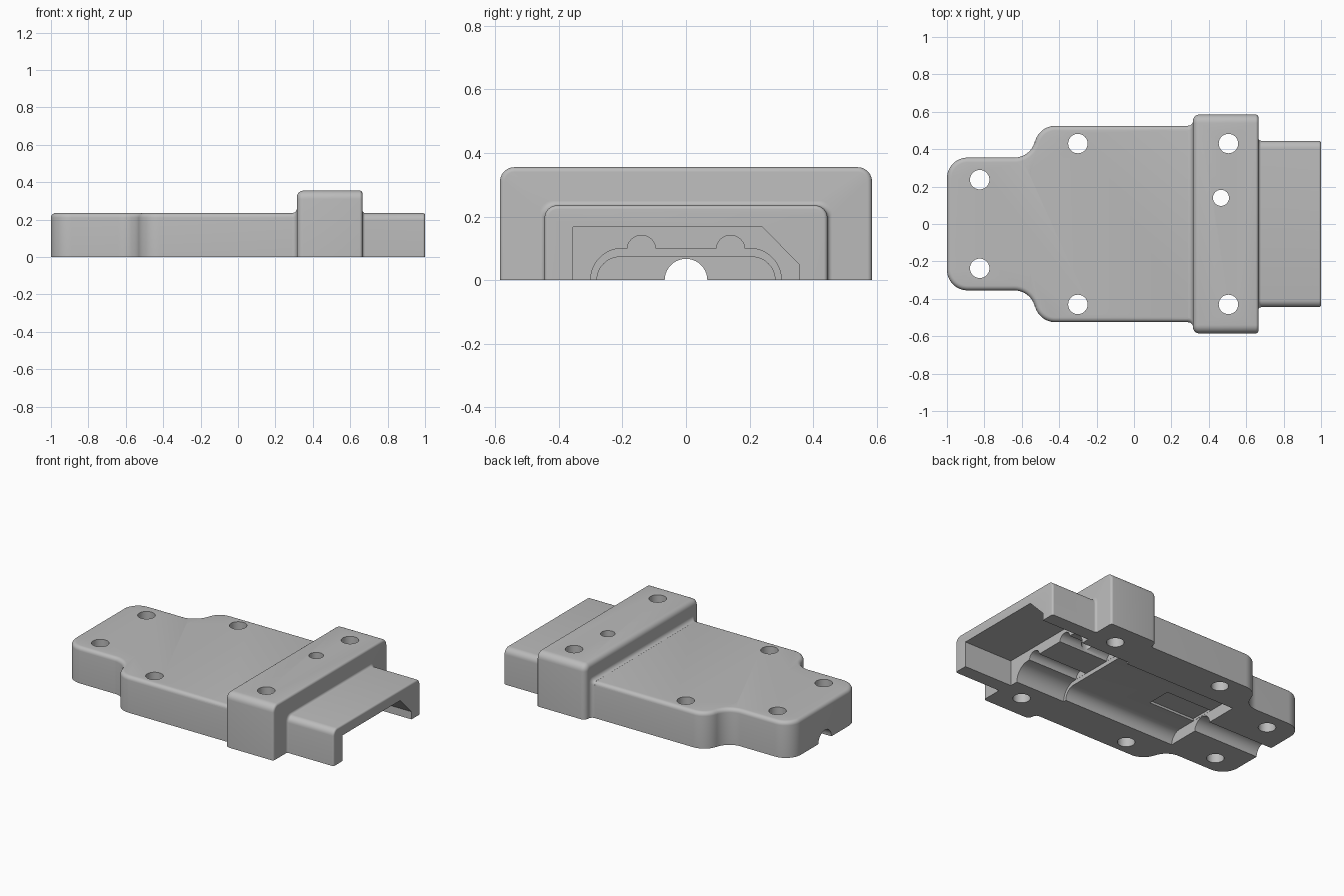
import bpy, bmesh
from math import sin, cos, pi, radians
from mathutils import Vector

if "Cube" in bpy.data.objects:
    bpy.data.objects.remove(bpy.data.objects["Cube"])

grey = bpy.data.materials.new("plain grey")
grey.use_nodes = True
COLOUR = (0.5, 0.5, 0.5, 1)
grey.diffuse_color = COLOUR
grey.node_tree.nodes["Principled BSDF"].inputs["Base Color"].default_value = COLOUR


def finish(name, bm):
    bmesh.ops.recalc_face_normals(bm, faces=bm.faces)
    mesh = bpy.data.meshes.new(name)
    bm.to_mesh(mesh)
    bm.free()
    mesh.materials.append(grey)
    obj = bpy.data.objects.new(name, mesh)
    bpy.context.collection.objects.link(obj)
    return obj


def loft(name, rings):
    """Closed skin through rings of equal point count."""
    bm = bmesh.new()
    rows = [[bm.verts.new(p) for p in ring] for ring in rings]
    n = len(rows[0])
    for a, b in zip(rows, rows[1:]):
        for i in range(n):
            j = (i + 1) % n
            bm.faces.new((a[i], a[j], b[j], b[i]))
    bm.faces.new(rows[0])
    bm.faces.new(rows[-1])
    return finish(name, bm)


def arc(cx, cy, r, start, end, n=12):
    angles = [radians(start + (end - start) * i / n) for i in range(n + 1)]
    return [(cx + r * cos(a), cy + r * sin(a)) for a in angles]


def bar(name, profile, x0, x1):
    return loft(name, [[(x, y, z) for y, z in profile] for x in (x0, x1)])


def post(name, x, y, r):
    circle = arc(x, y, r, 0, 360, 40)[:-1]
    return loft(name, [[(px, py, z) for px, py in circle] for z in (-0.3, 0.6)])


def combine(target, tool, operation):
    mod = target.modifiers.new(operation.lower(), "BOOLEAN")
    mod.operation, mod.solver, mod.object = operation, "EXACT", tool
    bpy.context.view_layer.objects.active = target
    bpy.ops.object.modifier_apply(modifier=mod.name)
    bpy.data.objects.remove(tool)


def tunnel(half, top, r, n=12):
    """Flat-topped arch profile in y and z, open downwards."""
    return ([(half, -0.2)] + arc(half - r, top - r, r, 0, 90, n)
            + arc(r - half, top - r, r, 90, 180, n) + [(-half, -0.2)])


# Waisted plate with rounded corners and a softened top rim
R = 0.1128
half = (arc(-0.89, 0.245, 0.11, 180, 90)
        + arc(-0.64, 0.355 + R, R, -90, -12.8)
        + arc(-0.42, 0.525 - R, R, 167.2, 90) + [(0.4, 0.525)])
outline = half + [(x, -y) for x, y in reversed(half)]
bm = bmesh.new()
base = bm.faces.new([bm.verts.new((x, y, -0.05)) for x, y in outline])
grown = bmesh.ops.extrude_face_region(bm, geom=[base])["geom"]
bmesh.ops.translate(bm, vec=(0, 0, 0.285),
                    verts=[v for v in grown if isinstance(v, bmesh.types.BMVert)])
rim = [e for e in bm.edges if all(v.co.z > 0.2 for v in e.verts)
       and min(v.co.x for v in e.verts) < 0.39]
bmesh.ops.bevel(bm, geom=rim, offset=0.025, segments=5, profile=0.5, affect="EDGES")
housing = finish("connector_housing", bm)

# Collar block and mating tip, one skin with blended shoulders
PLATE, COLLAR, TIP = (0.525, 0.235, 0.025), (0.585, 0.355, 0.045), (0.445, 0.235, 0.04)
stations = []


def station(x, size, grow):
    w, h, r = size
    ring = tunnel(w + grow, h + grow, max(r + min(grow, 0), 0.01), 6)
    stations.append([(x, y, z) for y, z in ring])


steps = [i * pi / 12 for i in range(7)]
station(0.27, PLATE, -0.02)
for a in steps:
    station(0.29 + 0.025 * sin(a), PLATE, 0.0003 + 0.0247 * (1 - cos(a)))
for a in steps:
    station(0.3152 + 0.034 * (1 - cos(a)), COLLAR, -0.034 * (1 - sin(a)))
for a in steps:
    station(0.65 + 0.015 * sin(a), COLLAR, -0.015 * (1 - cos(a)))
for a in steps:
    station(0.6652 + 0.015 * (1 - cos(a)), TIP, 0.015 * (1 - sin(a)))
for a in steps:
    station(0.988 + 0.012 * sin(a), TIP, -0.012 * (1 - cos(a)))
combine(housing, loft("collar_and_tip", stations), "UNION")

# Flat parting face
square = [(-1, -0.5), (1, -0.5), (1, 0), (-1, 0)]
combine(housing, bar("parting_cut", square, -2, 2), "DIFFERENCE")

# Inner cavities, from the open tip back to the cable exit
socket = [(-0.355, -0.2), (0.355, -0.2), (0.355, 0.05), (0.24, 0.167), (-0.355, 0.167)]
recess = [(-0.08, -0.1), (0.08, -0.1), (0.08, 0.088), (-0.08, 0.088)]
cavities = [
    bar("socket", socket, 0.65, 1.2),
    bar("wide_tunnel", tunnel(0.30, 0.10, 0.0999), 0.29, 0.7),
    bar("narrow_tunnel", tunnel(0.28, 0.073, 0.0729), -0.525, 0.35),
    bar("ceiling_recess", recess, -0.524, -0.19),
    bar("cable_exit", arc(0, 0, 0.067, 0, 360, 40)[:-1], -1.2, -0.45),
]
for y in (-0.14, 0.14):
    cavities.append(bar("channel", arc(y, 0.096, 0.045, 0, 360, 32)[:-1], 0.291, 0.69))

# Screw holes and the small vent
for x, y in ((-0.825, 0.237), (-0.3, 0.43), (0.505, 0.43)):
    for side in (-1, 1):
        cavities.append(post("screw_hole", x, side * y, 0.052))
for cutter in cavities:
    combine(housing, cutter, "DIFFERENCE")
# vent stops inside the channel below it
combine(housing, post("vent", 0.465, 0.14, 0.043), "DIFFERENCE")

bpy.ops.object.select_all(action="DESELECT")
housing.select_set(True)
bpy.context.view_layer.objects.active = housing
bpy.ops.object.shade_smooth_by_angle(angle=radians(32))
